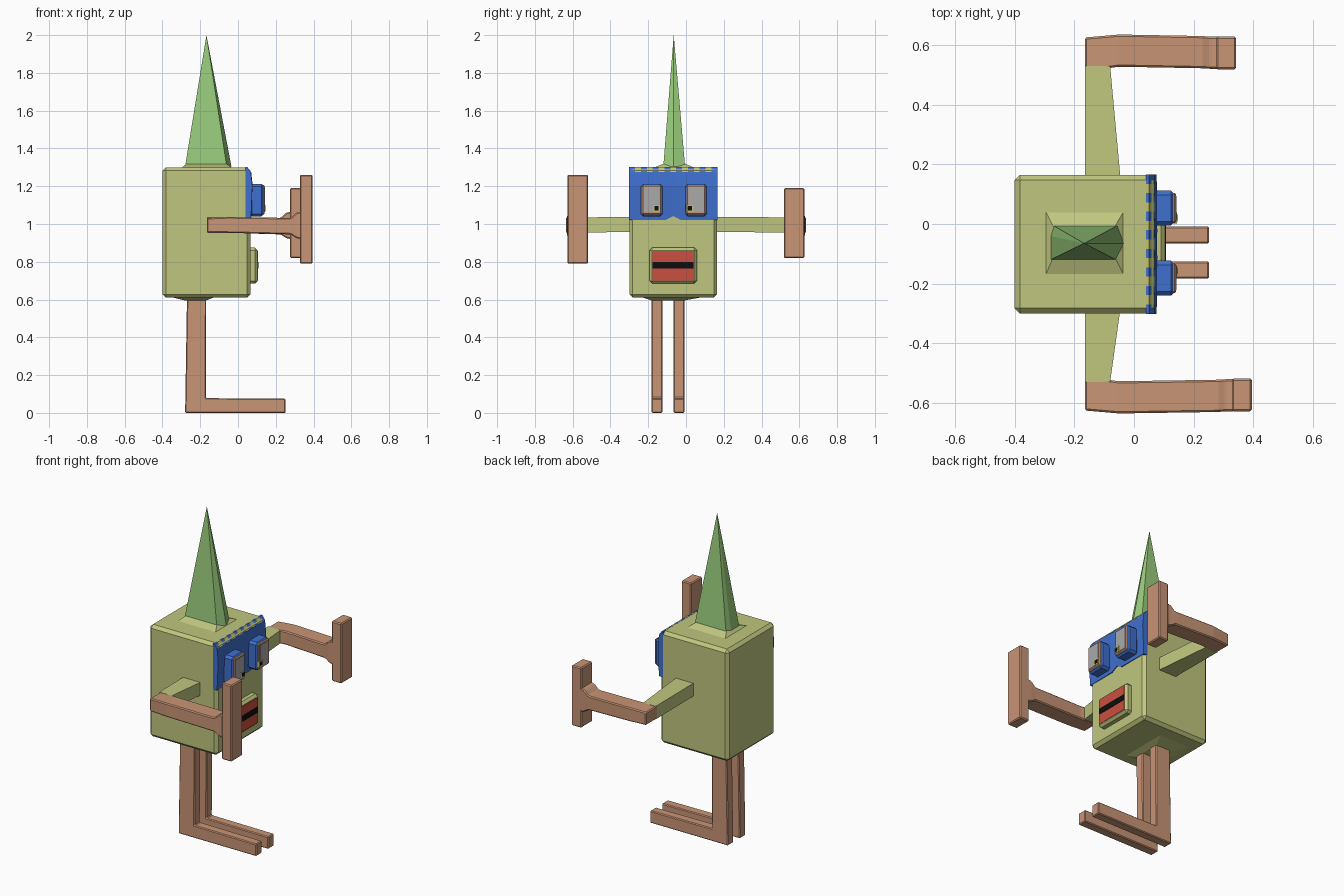
import bpy, bmesh

if "Cube" in bpy.data.objects:
    bpy.data.objects.remove(bpy.data.objects["Cube"])

COLORS = {
    "olive": (0.53, 0.57, 0.21), "horn_green": (0.32, 0.60, 0.20),
    "tan": (0.58, 0.30, 0.18), "blue": (0.05, 0.16, 0.62),
    "red": (0.60, 0.08, 0.05), "black": (0.004, 0.004, 0.004),
    "grey": (0.40, 0.40, 0.40), "yellow": (0.55, 0.55, 0.15),
}
MATS = {}
for key, rgb in COLORS.items():
    MATS[key] = bpy.data.materials.new(key)
    MATS[key].diffuse_color = (*rgb, 1)


def loft(name, rings, color, bevel=0.0):
    """Skin a list of equal-length point rings and cap both ends."""
    bm = bmesh.new()
    vs = [[bm.verts.new(p) for p in r] for r in rings]
    n = len(rings[0])
    for a, b in zip(vs, vs[1:]):
        for i in range(n):
            j = (i + 1) % n
            bm.faces.new((a[i], a[j], b[j], b[i]))
    bm.faces.new(vs[0][::-1])
    bm.faces.new(vs[-1])
    bmesh.ops.remove_doubles(bm, verts=bm.verts[:], dist=1e-5)
    bmesh.ops.recalc_face_normals(bm, faces=bm.faces[:])
    if bevel:
        bmesh.ops.bevel(bm, geom=bm.edges[:], offset=bevel, segments=1,
                        affect='EDGES', profile=0.5)
    me = bpy.data.meshes.new(name)
    bm.to_mesh(me)
    bm.free()
    me.materials.append(MATS[color])
    ob = bpy.data.objects.new(name, me)
    bpy.context.collection.objects.link(ob)
    return ob


def sect(axis, pos, a, b):
    """Rectangle across an axis; a and b are the ranges on the other two."""
    pts = [(a[0], b[0]), (a[1], b[0]), (a[1], b[1]), (a[0], b[1])]
    k = "xyz".index(axis)
    return [tuple(p[:k] + (pos,) + p[k:]) for p in pts]


def box(name, x, y, z, color, bevel=0.0):
    return loft(name, [sect("z", z[0], x, y), sect("z", z[1], x, y)], color, bevel)


def extrude_y(name, profile, y, color, bevel=0.0):
    return loft(name, [[(px, v, pz) for px, pz in profile] for v in y], color, bevel)


# Body
box("body", (-0.40, 0.065), (-0.30, 0.165), (0.61, 1.30), "olive", 0.018)

# Raised pads under the horn and above the legs
loft("horn_pad", [sect("z", 1.295, (-0.30, -0.03), (-0.18, 0.05)),
                  sect("z", 1.322, (-0.27, -0.065), (-0.11, -0.01))], "olive")
loft("leg_pad", [sect("z", 0.615, (-0.36, -0.12), (-0.24, 0.10)),
                 sect("z", 0.595, (-0.28, -0.17), (-0.18, -0.01))], "olive")

# Horn
base = [(-0.28, -0.12), (-0.06, -0.12), (-0.035, -0.065), (-0.055, -0.005),
        (-0.27, -0.005), (-0.28, -0.04)]
loft("horn", [[(x, y, 1.305) for x, y in base], [(-0.167, -0.065, 2.0)] * 6],
     "horn_green")

# Visor with its striped upper edge
loft("visor", [[(0.04, y, z), (x, y, 1.275), (x + 0.008, y, 1.20), (x, y, zb), (0.04, y, zb)]
               for y, z, x, zb in [(-0.301, 1.275, 0.068, 1.02), (-0.11, 1.275, 0.07, 1.02),
                                   (-0.0675, 1.275, 0.069, 1.042), (-0.025, 1.275, 0.07, 1.02),
                                   (0.166, 1.275, 0.068, 1.02)]], "blue")
N = 15
for i in range(N):
    y0, y1 = (-0.301 + 0.467 * (i + k) / N for k in (0, 1))
    extrude_y("visor_stripe", [(0.04, 1.275), (0.04, 1.301), (0.05, 1.301), (0.068, 1.275)],
              (y0, y1), "yellow" if i % 2 else "blue")

# Eyes
for side, y0, pupil in (("right", -0.24, -0.157), ("left", -0.005, 0.02)):
    y1 = y0 + 0.117
    box(side + "_eye_socket", (0.06, 0.138), (y0, y1), (1.04, 1.213), "blue", 0.014)
    box(side + "_eye_rim", (0.125, 0.141), (y0 + 0.008, y1 - 0.008), (1.05, 1.207), "tan", 0.005)
    box(side + "_eye", (0.13, 0.143), (y0 + 0.018, y1 - 0.018), (1.063, 1.197), "grey")
    box(side + "_iris", (0.13, 0.1445), (pupil - 0.019, pupil + 0.019), (1.065, 1.10), "yellow")
    box(side + "_pupil", (0.13, 0.146), (pupil - 0.011, pupil + 0.011), (1.072, 1.094), "black")

# Mouth
box("mouth_frame", (0.05, 0.104), (-0.193, 0.057), (0.685, 0.875), "olive", 0.014)
box("lips", (0.09, 0.106), (-0.177, 0.041), (0.702, 0.856), "red")
box("mouth_opening", (0.09, 0.108), (-0.177, 0.041), (0.764, 0.80), "black")

# Arms: the two hands differ in reach and height
for side, s, hx, hz in (("right", -1, 0.395, (0.79, 1.26)), ("left", 1, 0.342, (0.82, 1.19))):
    inner = 0.28 if s < 0 else 0.15
    loft(side + "_upper_arm", [sect("y", s * inner, (-0.165, -0.045), (0.958, 1.038)),
                               sect("y", s * 0.53, (-0.165, -0.08), (0.955, 1.035))],
         "olive")
    wx = hx - 0.067

    def arm_ring(x, yi, yo, z):
        return sect("x", x, (s * yi, s * yo), z)

    loft(side + "_forearm", [arm_ring(-0.165, 0.512, 0.625, (0.953, 1.032)),
                             arm_ring(-0.05, 0.527, 0.635, (0.953, 1.037)),
                             arm_ring(wx - 0.05, 0.522, 0.63, (0.945, 1.032)),
                             arm_ring(wx - 0.02, 0.52, 0.628, (0.925, 1.06)),
                             arm_ring(wx + 0.01, 0.52, 0.628, (0.92, 1.065))], "tan", 0.006)
    box(side + "_hand", (wx, hx), (s * 0.518, s * 0.628), hz, "tan", 0.006)

# Legs with long flat feet
leg = [(-0.28, 0), (0.252, 0), (0.252, 0.075), (-0.17, 0.078), (-0.168, 0.62), (-0.27, 0.62)]
for side, y in (("right", (-0.182, -0.125)), ("left", (-0.065, -0.008))):
    extrude_y(side + "_leg", leg, y, "tan", 0.005)

for m in bpy.data.materials:
    if m.users and not m.is_grease_pencil:
        m.use_nodes = True
        m.node_tree.nodes["Principled BSDF"].inputs["Base Color"].default_value = m.diffuse_color
